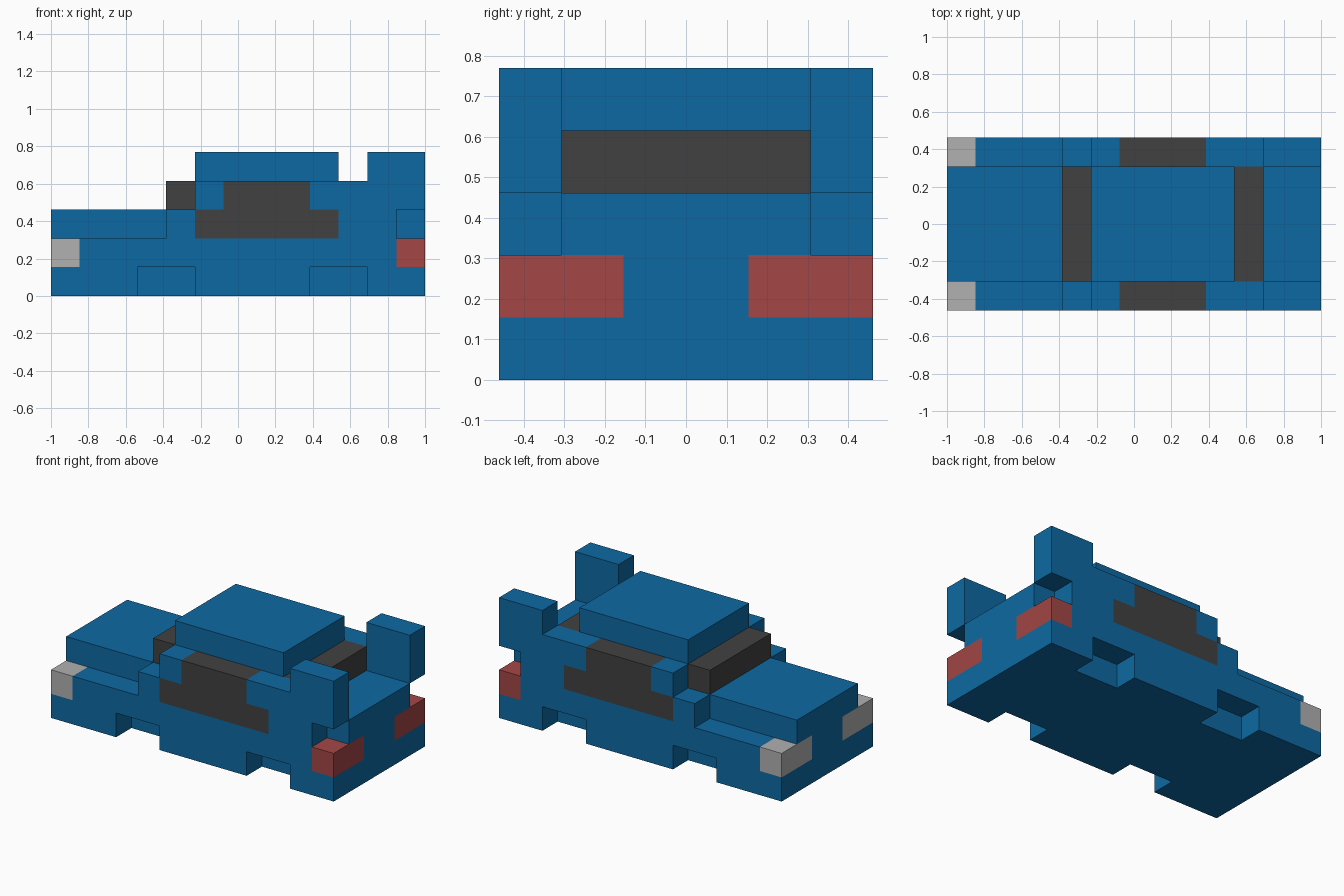
import bpy, bmesh

if "Cube" in bpy.data.objects:
    bpy.data.objects.remove(bpy.data.objects["Cube"], do_unlink=True)

U = 2 / 13                     # one block: the car is 13 long, 6 wide, 5 high


def material(name, rgb):
    lin = [((c / 255 + 0.055) / 1.055) ** 2.4 for c in rgb] + [1]
    m = bpy.data.materials.new(name)
    m.use_nodes = True
    m.diffuse_color = lin
    bsdf = m.node_tree.nodes["Principled BSDF"]
    bsdf.inputs["Base Color"].default_value = lin
    bsdf.inputs["Roughness"].default_value = 0.8
    return m


blue = material("blue paint", (13, 105, 163))
glass = material("dark glass", (65, 65, 65))
grey = material("headlight grey", (177, 177, 177))
red = material("tail light red", (163, 70, 70))


def rect(x0, x1, z0, z1):
    return [(x0, z0), (x1, z0), (x1, z1), (x0, z1)]


def extrude(name, profile, y0, y1, *mats, edit=None):
    """Extrude an x-z profile, in block units, from y0 to y1."""
    bm = bmesh.new()
    face = bm.faces.new([bm.verts.new((x, y0, z)) for x, z in profile])
    out = bmesh.ops.extrude_face_region(bm, geom=[face], use_keep_orig=True)
    new = [v for v in out["geom"] if isinstance(v, bmesh.types.BMVert)]
    bmesh.ops.translate(bm, verts=new, vec=(0, y1 - y0, 0))
    bmesh.ops.recalc_face_normals(bm, faces=bm.faces)
    if edit:
        edit(bm)
    for v in bm.verts:
        v.co = ((v.co.x - 6.5) * U, v.co.y * U, v.co.z * U)
    mesh = bpy.data.meshes.new(name)
    bm.to_mesh(mesh)
    bm.free()
    for m in mats:
        mesh.materials.append(m)
    obj = bpy.data.objects.new(name, mesh)
    bpy.context.collection.objects.link(obj)
    return obj


def paint_lamps(bm):
    """Cut the end faces and colour the inner half of each lamp."""
    for co, no in (((0, -1, 0), (0, 1, 0)), ((0, 1, 0), (0, 1, 0)),
                   ((0, 0, 1), (0, 0, 1)), ((0, 0, 2), (0, 0, 1))):
        ends = [f for f in bm.faces if abs(f.normal.x) > 0.9]
        geom = ends + list({e for f in ends for e in f.edges})
        geom += list({v for f in ends for v in f.verts})
        bmesh.ops.bisect_plane(bm, geom=geom, plane_co=co, plane_no=no)
    for f in bm.faces:
        c = f.calc_center_median()
        if abs(f.normal.x) > 0.9 and 1 < c.z < 2 and abs(c.y) > 1:
            f.material_index = 1 if f.normal.x < 0 else 2


# Centre of the car
extrude("body_core", rect(0, 13, 0, 3), -2, 2, blue, grey, red, edit=paint_lamps)
extrude("cabin_roof", rect(5, 10, 3, 5), -2, 2, blue)
extrude("windscreen", rect(4, 5, 3, 4), -2, 2, glass)
extrude("rear_window", rect(10, 11, 3, 4), -2, 2, glass)

# Side panel outline: wheel notches, lamp gaps, window opening, tail fin
panel = [(0, 0), (3, 0), (3, 1), (5, 1), (5, 0), (9, 0), (9, 1), (11, 1),
         (11, 0), (13, 0), (13, 1), (12, 1), (12, 3), (13, 3), (13, 5),
         (11, 5), (11, 4), (9, 4), (9, 3), (10, 3), (10, 2), (5, 2), (5, 3),
         (4, 3), (4, 2), (1, 2), (1, 1), (0, 1)]
window = [(5, 2), (10, 2), (10, 3), (9, 3), (9, 4), (6, 4), (6, 3), (5, 3)]

# Both sides of the car
for side, y0 in (("near", -3), ("far", 2)):
    extrude(side + "_side_panel", panel, y0, y0 + 1, blue)
    extrude(side + "_side_window", window, y0, y0 + 1, glass)
    extrude(side + "_window_pillar", rect(5, 6, 3, 4), y0, y0 + 1, blue)
    extrude(side + "_headlight", rect(0, 1, 1, 2), y0, y0 + 1, grey)
    extrude(side + "_tail_light", rect(12, 13, 1, 2), y0, y0 + 1, red)
